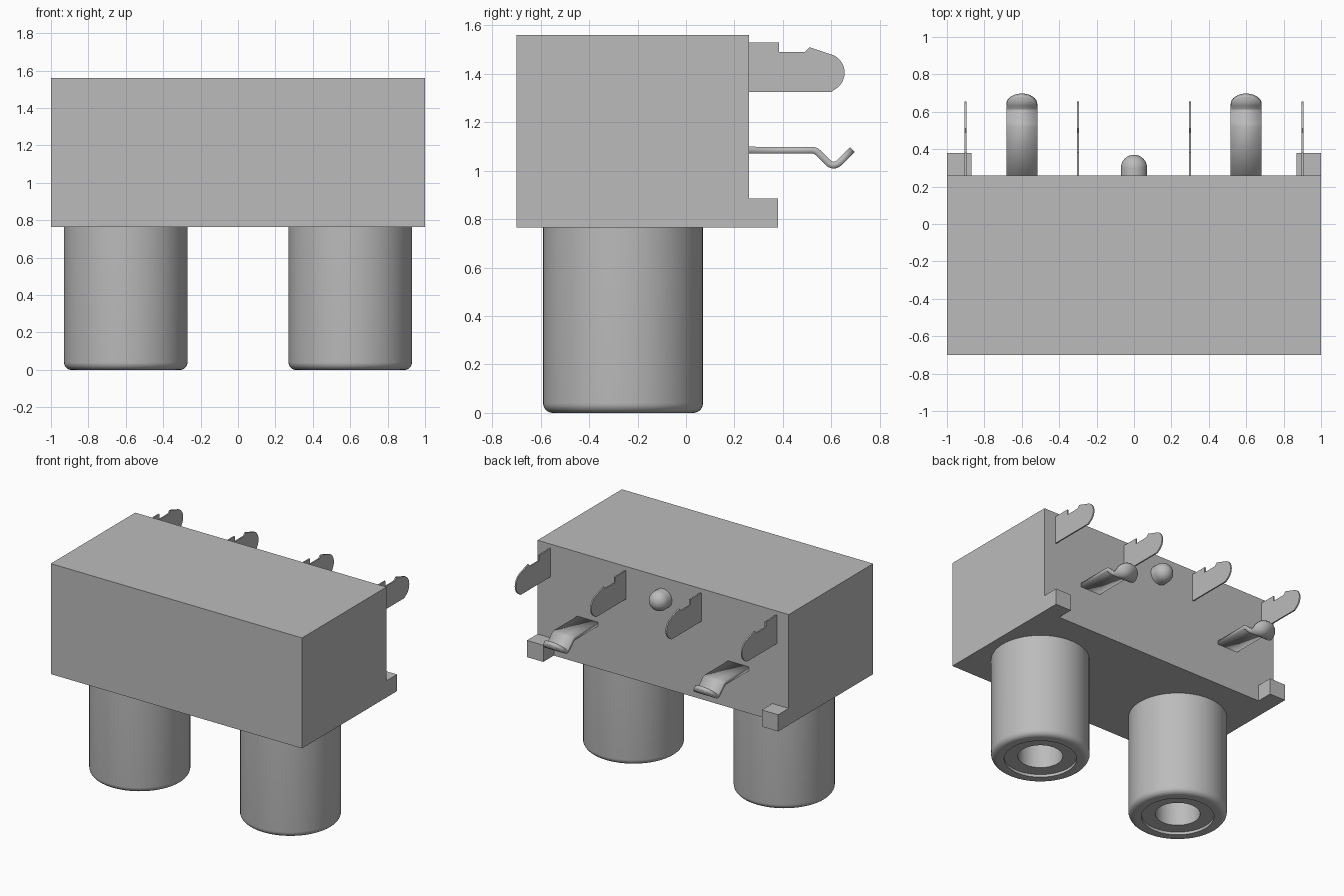
import bpy, bmesh, math
from mathutils import Matrix, Vector

cube = bpy.data.objects.get("Cube")
if cube:
    bpy.data.objects.remove(cube, do_unlink=True)

grey = bpy.data.materials.new("plain grey")
grey.use_nodes = True
grey.diffuse_color = (0.5, 0.5, 0.5, 1)
grey.node_tree.nodes["Principled BSDF"].inputs["Base Color"].default_value = (0.5, 0.5, 0.5, 1)


def finish(bm, name, smooth=False, fix=True):
    if fix:
        bmesh.ops.recalc_face_normals(bm, faces=bm.faces)
    mesh = bpy.data.meshes.new(name)
    bm.to_mesh(mesh)
    bm.free()
    mesh.materials.append(grey)
    ob = bpy.data.objects.new(name, mesh)
    bpy.context.collection.objects.link(ob)
    if smooth:
        bpy.ops.object.select_all(action='DESELECT')
        ob.select_set(True)
        bpy.context.view_layer.objects.active = ob
        bpy.ops.object.shade_smooth_by_angle(angle=math.radians(35))
    return ob


def box(name, low, high):
    low, high = Vector(low), Vector(high)
    bm = bmesh.new()
    size = Matrix.Diagonal((high - low).to_4d())
    bmesh.ops.create_cube(bm, matrix=Matrix.Translation((low + high) / 2) @ size)
    return finish(bm, name)


def lathe(name, profile, matrix, steps=64):
    """Spin (radius, height) points about z, then place the result."""
    bm = bmesh.new()
    verts = [bm.verts.new((r, 0, z)) for r, z in profile]
    edges = [bm.edges.new(pair) for pair in zip(verts, verts[1:])]
    bmesh.ops.spin(bm, geom=verts + edges, cent=(0, 0, 0), axis=(0, 0, 1),
                   angle=math.tau, steps=steps)
    bmesh.ops.remove_doubles(bm, verts=bm.verts, dist=0.0005)
    bmesh.ops.transform(bm, matrix=matrix, verts=bm.verts)
    return finish(bm, name, True)


def arc(cx, cy, r, start, end, n=8):
    angles = [math.radians(start + (end - start) * i / n) for i in range(n + 1)]
    return [(cx + r * math.cos(a), cy + r * math.sin(a)) for a in angles]


BACK, BASE = 0.26, 0.765

# Housing
box("housing", (-1, -0.7, BASE), (1, BACK, 1.56))


# Socket barrel: recessed end, deep bore
def barrel(name, x):
    profile = [(0, 0.6), (0.15, 0.6), (0.15, 0.02), (0.243, 0.02), (0.243, 0)]
    profile += arc(0.29, 0.04, 0.04, -90, 0)
    profile += [(0.33, BASE)]
    lathe(name, profile, Matrix.Translation((x, -0.26, 0)))


# Solder blade: thin extruded outline in the y-z plane
def blade(name, x):
    outline = [(BACK, 1.53), (0.385, 1.53), (0.385, 1.49), (0.49, 1.49),
               (0.51, 1.51), (0.60, 1.48)]
    outline += arc(0.575, 1.405, 0.08, 62, -62, 12)
    outline += [(0.60, 1.325), (BACK, 1.325)]
    bm = bmesh.new()
    face = bm.faces.new([bm.verts.new((x - 0.005, y, z)) for y, z in outline])
    new = bmesh.ops.extrude_face_region(bm, geom=[face])["geom"]
    bmesh.ops.translate(bm, vec=(0.01, 0, 0),
                        verts=[v for v in new if isinstance(v, bmesh.types.BMVert)])
    finish(bm, name)


# Spring contact: bent strip with a rounded tip
def spring(name, x):
    half = 0.083
    path = [(BACK, 1.085, half), (0.52, 1.085, half)]
    path += [(y, z, half) for y, z in arc(0.52, 1.05, 0.035, 75, 45, 2)]
    path += [(y, z, half) for y, z in arc(0.61, 1.053, 0.03, 225, 315, 6)]
    y0, z0, run = 0.632, 1.032, 0.055
    for i in range(9):
        t = math.sin(math.pi / 2 * i / 8)
        width = half * math.sqrt(max(0.02, 1 - t * t))
        path.append((y0 + run * t + 0.0005, z0 + run * t + 0.0005, width))
    bm = bmesh.new()
    rows = [[bm.verts.new((x + s * w, y, z)) for s in (-1, 1)] for y, z, w in path]
    for a, b in zip(rows, rows[1:]):
        bm.faces.new((a[0], a[1], b[1], b[0]))
    ob = finish(bm, name, True, fix=False)
    mod = ob.modifiers.new("thickness", 'SOLIDIFY')
    mod.thickness = 0.028
    mod.offset = 0


for side, s in (("left", 1), ("right", -1)):
    barrel(side + "_socket_barrel", 0.6 * s)
    spring(side + "_spring_contact", 0.6 * s)
    blade(side + "_outer_blade", 0.9 * s)
    blade(side + "_inner_blade", 0.3 * s)
    a, b = sorted((0.87 * s, s))
    box(side + "_rear_foot", (a, BACK, BASE), (b, 0.38, 0.885))

# Domed locating peg on the back
peg = [(0.07, 0), (0.07, 0.04)] + arc(0, 0.04, 0.07, 5, 90, 10)
lathe("locating_peg", peg,
      Matrix.Translation((0, BACK, 1.41)) @ Matrix.Rotation(-math.pi / 2, 4, 'X'), 32)
